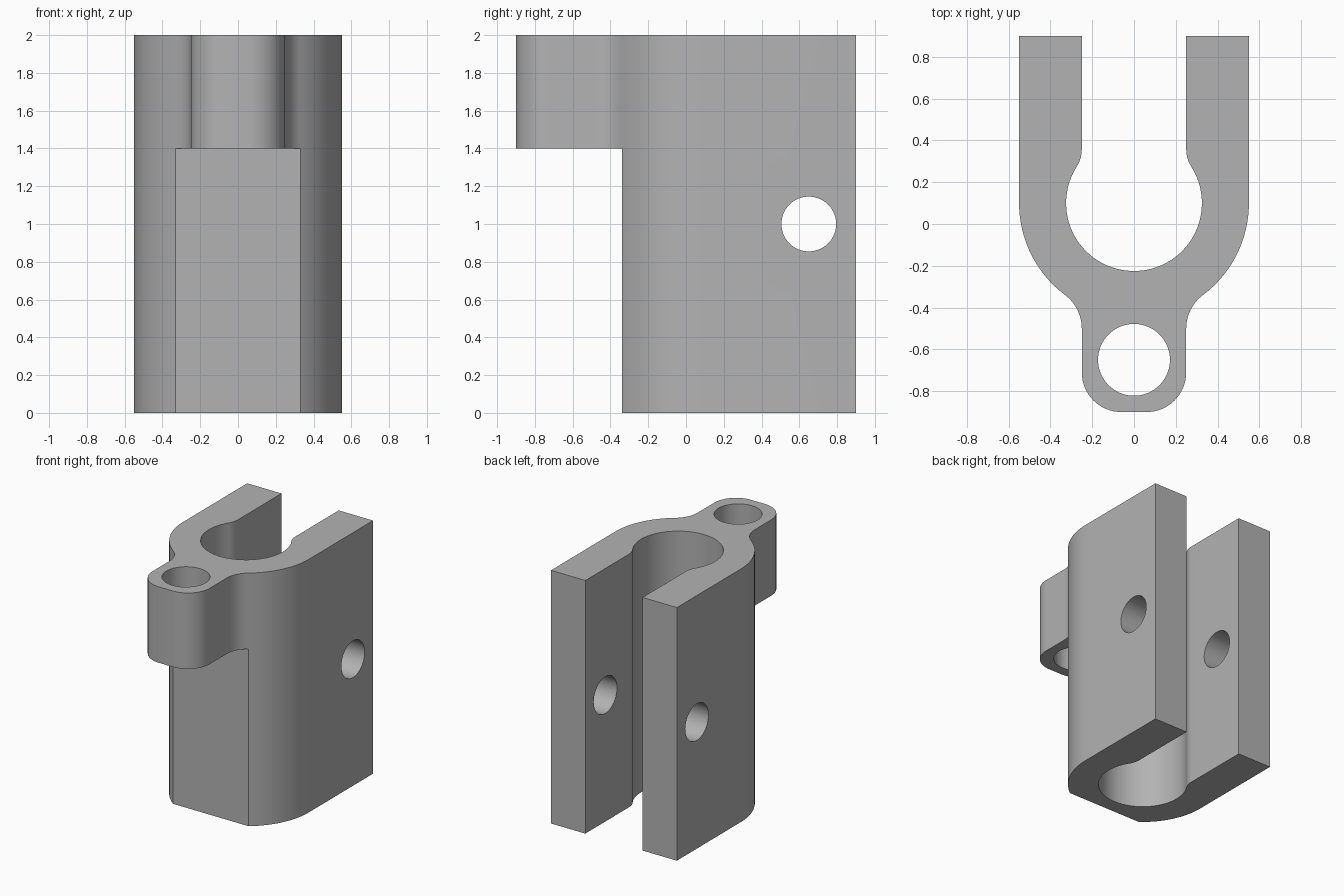
import bpy, bmesh, math
from math import cos, sin, radians, degrees, atan2, sqrt

default = bpy.data.objects.get("Cube")
if default:
    bpy.data.objects.remove(default, do_unlink=True)

BORE_Y, OUTER_R, BORE_R = 0.1, 0.55, 0.325
HALF_SLOT = HALF_LUG = 0.25
HEIGHT, LUG_Z, BACK, FRONT = 2.0, 1.4, 0.9, -0.9

grey = bpy.data.materials.new("plain grey")
grey.use_nodes = True
colour = (0.45, 0.45, 0.45, 1)
grey.diffuse_color = colour
grey.node_tree.nodes["Principled BSDF"].inputs["Base Color"].default_value = colour


def arc(cx, cy, r, start, end, steps):
    angles = [radians(start + (end - start) * i / steps) for i in range(steps + 1)]
    return [(cx + r * cos(a), cy + r * sin(a)) for a in angles]


def fillet(half_width, body_r, r, side):
    """Centre and angle of a round joining a straight wall to a circle."""
    cx = half_width + r
    dy = side * sqrt((body_r + r) ** 2 - cx ** 2)
    return cx, BORE_Y + dy, degrees(atan2(dy, cx))


def prism(name, outline, z0, z1):
    bm = bmesh.new()
    face = bm.faces.new([bm.verts.new((x, y, z0)) for x, y in outline])
    top = bmesh.ops.extrude_face_region(bm, geom=[face])["geom"]
    bmesh.ops.translate(bm, vec=(0, 0, z1 - z0),
                        verts=[v for v in top if isinstance(v, bmesh.types.BMVert)])
    bmesh.ops.recalc_face_normals(bm, faces=bm.faces)
    mesh = bpy.data.meshes.new(name)
    bm.to_mesh(mesh)
    bm.free()
    mesh.materials.append(grey)
    obj = bpy.data.objects.new(name, mesh)
    bpy.context.collection.objects.link(obj)
    return obj


def cut(target, cutter):
    cutter.hide_render = True
    mod = target.modifiers.new("cut", "BOOLEAN")
    mod.operation, mod.solver, mod.object = "DIFFERENCE", "EXACT", cutter
    bpy.context.view_layer.objects.active = target
    bpy.ops.object.modifier_apply(modifier=mod.name)
    bpy.data.objects.remove(cutter, do_unlink=True)


# Half outline: lug corner, lug round, outer wall, arm end, slot round, bore
lug_x, lug_y, lug_a = fillet(HALF_LUG, OUTER_R, 0.2, -1)
slot_x, slot_y, slot_a = fillet(HALF_SLOT, BORE_R, 0.15, 1)
corner = 0.19
half = arc(HALF_LUG - corner, FRONT + corner, corner, -90, 0, 16)
half += arc(lug_x, lug_y, 0.2, 180, 180 + lug_a, 12)
half += arc(0, BORE_Y, OUTER_R, lug_a, 0, 16)[1:]
half += [(OUTER_R, BACK), (HALF_SLOT, BACK)]
half += arc(slot_x, slot_y, 0.15, 180, 180 + slot_a, 8)
half += arc(0, BORE_Y, BORE_R, slot_a, -90, 32)[1:-1]
outline = half + [(0, BORE_Y - BORE_R)] + [(-x, y) for x, y in reversed(half)]
bracket = prism("clevis_bracket", outline, 0, HEIGHT)

# Flat front below the lug
flat_y = -0.34
box = [(-1, -1.2), (1, -1.2), (1, flat_y), (-1, flat_y)]
cut(bracket, prism("front_cutter", box, -0.5, LUG_Z))

# Vertical hole through the lug
cut(bracket, prism("lug_hole_cutter", arc(0, -0.65, 0.172, 0, 360, 64)[:-1], 1, 2.5))

# Pin hole across both arms
pin = prism("pin_hole_cutter", arc(0, 0, 0.145, 0, 360, 64)[:-1], -1, 1)
pin.rotation_euler.y = radians(90)
pin.location = (0, 0.65, 1)
bpy.context.view_layer.update()
cut(bracket, pin)

bpy.ops.object.select_all(action="DESELECT")
bracket.select_set(True)
bpy.context.view_layer.objects.active = bracket
bpy.ops.object.shade_smooth_by_angle(angle=radians(30))
